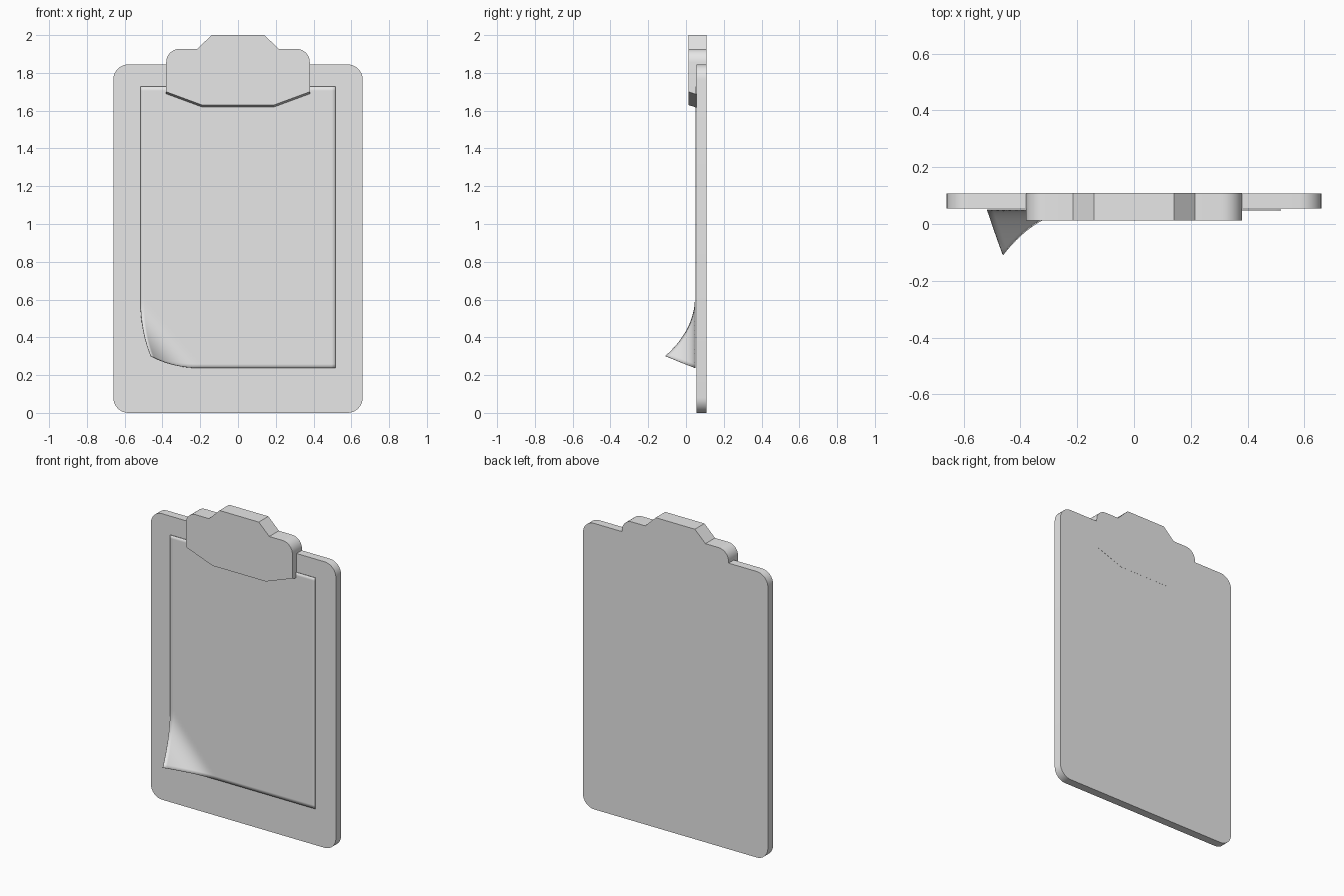
import bpy
import bmesh
import math
from mathutils import Vector

if "Cube" in bpy.data.objects:
    bpy.data.objects.remove(bpy.data.objects["Cube"])

grey = bpy.data.materials.new("light_grey")
grey.use_nodes = True
grey.diffuse_color = (0.8, 0.8, 0.8, 1)
grey.node_tree.nodes["Principled BSDF"].inputs["Base Color"].default_value = grey.diffuse_color


def finish(bm, name):
    """Turn a bmesh into a shaded, coloured object."""
    bmesh.ops.recalc_face_normals(bm, faces=bm.faces)
    mesh = bpy.data.meshes.new(name)
    bm.to_mesh(mesh)
    bm.free()
    mesh.materials.append(grey)
    obj = bpy.data.objects.new(name, mesh)
    bpy.context.collection.objects.link(obj)
    bpy.ops.object.select_all(action='DESELECT')
    obj.select_set(True)
    bpy.context.view_layer.objects.active = obj
    bpy.ops.object.shade_smooth_by_angle(angle=math.radians(15))
    return obj


def rounded(corners, steps=8):
    """Outline from (x, z, radius) corners, each rounded by an arc."""
    outline = []
    for i, (x, z, radius) in enumerate(corners):
        here = Vector((x, z))
        if radius == 0:
            outline.append(here)
            continue
        a = (Vector(corners[i - 1][:2]) - here).normalized()
        b = (Vector(corners[(i + 1) % len(corners)][:2]) - here).normalized()
        centre = here + (a + b) * radius
        for k in range(steps + 1):
            t = k / steps * math.pi / 2
            outline.append(centre - b * radius * math.cos(t) - a * radius * math.sin(t))
    return outline


def plate(name, outline, front, back, slant=0, slant_below=0):
    """Solid plate; the back of low points can drop to slant the underside."""
    bm = bmesh.new()
    near = [bm.verts.new((p.x, front, p.y)) for p in outline]
    far = [bm.verts.new((p.x, back, p.y - (slant if p.y < slant_below else 0)))
           for p in outline]
    bm.faces.new(near)
    bm.faces.new(far)
    for i in range(len(near)):
        bm.faces.new((near[i - 1], near[i], far[i], far[i - 1]))
    return finish(bm, name)


# Backing board
W, H, R = 0.66, 1.845, 0.08
plate("board", rounded([(-W, 0, R), (W, 0, R), (W, H, R), (-W, H, R)]), 0.055, 0.108)

# Clip, mirrored from its left half
half = [(0.19, 1.63, 0), (0.38, 1.70, 0), (0.38, 1.927, 0.07),
        (0.215, 1.927, 0), (0.14, 2.0, 0)]
clip = half + [(-x, z, r) for x, z, r in reversed(half)]
plate("clip", rounded(clip), 0.012, 0.109, slant=0.03, slant_below=1.75)

# Paper sheet with its lower right corner curled forward
LEFT, BOTTOM, TOP = -0.517, 0.237, 1.727
bm = bmesh.new()
bmesh.ops.create_grid(bm, x_segments=48, y_segments=70, size=1)
for v in bm.verts:
    x = -LEFT * v.co.x
    z = BOTTOM + (v.co.y + 1) / 2 * (TOP - BOTTOM)
    depth = max(0, 1 - (x - LEFT) / 0.32 - (z - BOTTOM) / 0.365)
    v.co = Vector((x, 0.047, z)) + Vector((0.057, -0.156, 0.065)) * depth ** 1.8
paper = finish(bm, "paper")
solid = paper.modifiers.new("thickness", 'SOLIDIFY')
solid.thickness = 0.004
front_facing = paper.data.polygons[-1].normal.y < 0
solid.offset = -1 if front_facing else 1
